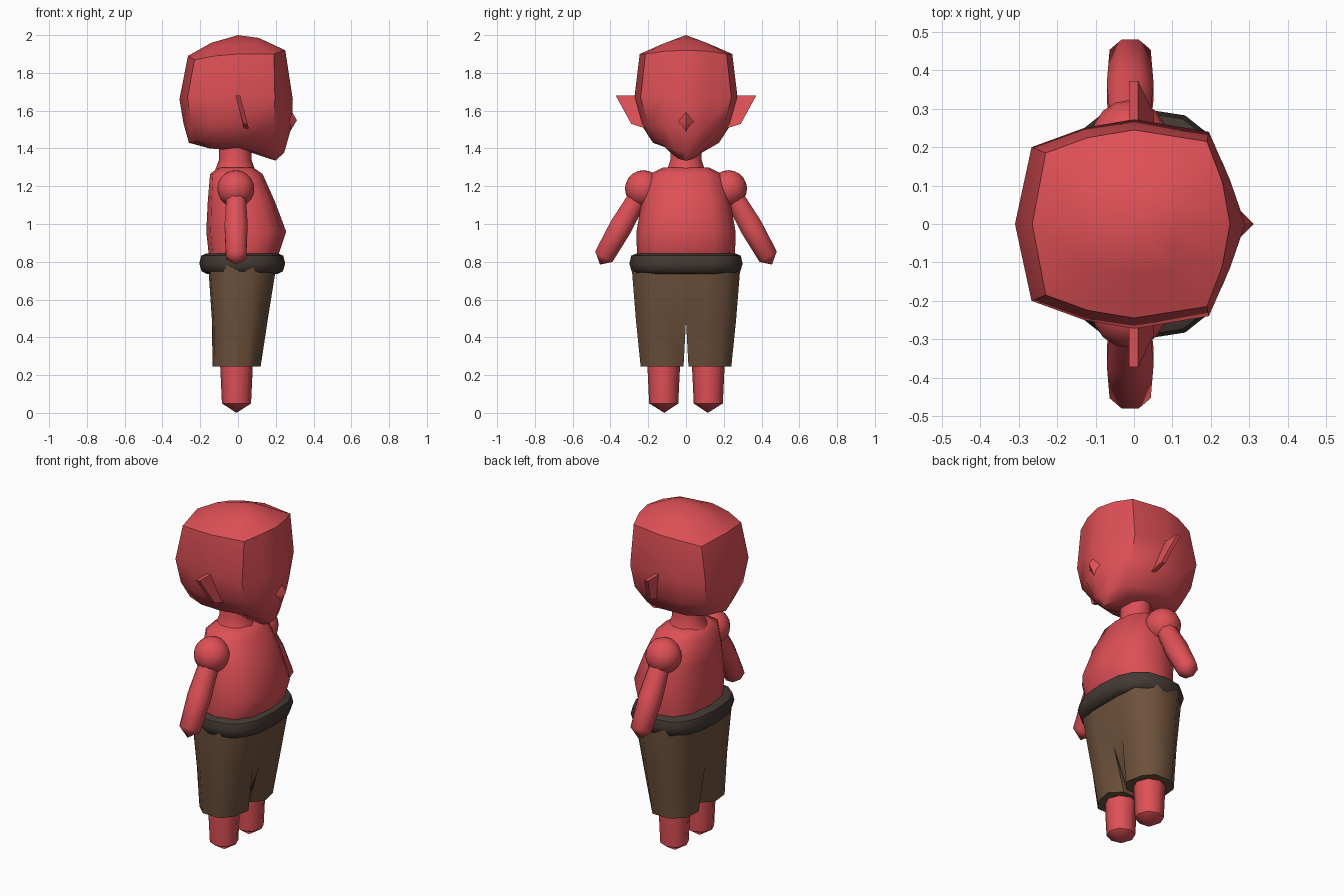
import bpy, bmesh, math
from mathutils import Vector

if "Cube" in bpy.data.objects:
    bpy.data.objects.remove(bpy.data.objects["Cube"])


def material(name, rgb):
    m = bpy.data.materials.new(name)
    m.diffuse_color = (*rgb, 1)
    m.use_nodes = True
    m.node_tree.nodes["Principled BSDF"].inputs["Base Color"].default_value = m.diffuse_color
    return m


SKIN = material("red skin", (0.73, 0.08, 0.093))
CLOTH = material("brown cloth", (0.156, 0.084, 0.045))
LEATHER = material("dark leather", (0.058, 0.042, 0.034))


def finish(name, bm, mat, angle=50, mirror=False):
    bmesh.ops.recalc_face_normals(bm, faces=bm.faces[:])
    me = bpy.data.meshes.new(name)
    bm.to_mesh(me)
    bm.free()
    ob = bpy.data.objects.new(name, me)
    bpy.context.collection.objects.link(ob)
    me.materials.append(mat)
    bpy.ops.object.select_all(action='DESELECT')
    ob.select_set(True)
    bpy.context.view_layer.objects.active = ob
    if angle:
        bpy.ops.object.shade_smooth_by_angle(angle=math.radians(angle))
    if mirror:
        mod = ob.modifiers.new("mirror", 'MIRROR')
        mod.use_axis = (False, True, False)
    return ob


def loft(rings, start=None, end=None, closed=False):
    """Skin a list of rings; each end is capped by a point or by a flat face."""
    bm = bmesh.new()
    vs = [[bm.verts.new(p) for p in r] for r in rings]
    n = len(vs[0])
    pairs = list(zip(vs, vs[1:])) + ([(vs[-1], vs[0])] if closed else [])
    for a, b in pairs:
        for i in range(n):
            j = (i + 1) % n
            bm.faces.new((a[i], a[j], b[j], b[i]))
    if not closed:
        for ring, tip in ((vs[0], start), (vs[-1], end)):
            if tip is None:
                bm.faces.new(ring)
            else:
                t = bm.verts.new(tip)
                for i in range(n):
                    bm.faces.new((ring[i], ring[(i + 1) % n], t))
    return bm


def oval(z, back, front, hy, n=12, power=0.8):
    pts = []
    for i in range(n):
        a = 2 * math.pi * i / n
        c, s = math.cos(a), math.sin(a)
        x = math.copysign(abs(c) ** power, c) * (front - back) / 2
        y = math.copysign(abs(s) ** power, s) * hy
        pts.append((x + (front + back) / 2, y, z))
    return pts


def full(half):
    return half + [(x, -y, z) for x, y, z in half[-2:0:-1]]


# Head: half outlines run from face to back, lowest first
head = [
    [(.20, 0, 1.335), (.185, .04, 1.345), (.11, .08, 1.375), (0, .09, 1.405),
     (-.09, .08, 1.395), (-.15, .06, 1.40), (-.17, 0, 1.41)],
    [(.245, 0, 1.38), (.225, .06, 1.39), (.17, .125, 1.42), (0, .175, 1.43),
     (-.12, .17, 1.43), (-.215, .14, 1.44), (-.26, 0, 1.43)],
    [(.285, 0, 1.52), (.245, .105, 1.52), (.19, .205, 1.53), (0, .24, 1.53),
     (-.13, .23, 1.53), (-.25, .175, 1.53), (-.288, 0, 1.53)],
    [(.29, 0, 1.66), (.25, .115, 1.67), (.195, .24, 1.67), (0, .273, 1.67),
     (-.13, .25, 1.67), (-.267, .2, 1.67), (-.31, 0, 1.66)],
    [(.25, 0, 1.92), (.23, .11, 1.915), (.19, .215, 1.90), (0, .245, 1.90),
     (-.12, .225, 1.89), (-.23, .185, 1.87), (-.265, 0, 1.89)],
    [(.11, 0, 1.985), (.11, .06, 1.975), (.10, .12, 1.955), (0, .13, 1.95),
     (-.07, .12, 1.945), (-.13, .1, 1.935), (-.14, 0, 1.96)],
]
finish("head", loft([full(r) for r in head], (0, 0, 1.40), (0, 0, 2.0)), SKIN)

# Nose
finish("nose", loft([[(.27, 0, 1.62), (.262, .05, 1.54), (.27, 0, 1.48), (.262, -.05, 1.54)]],
                    end=(.312, 0, 1.55)), SKIN)

# Ears: thin slanted plates
ear = [(.22, 1.68, 0), (.372, 1.68, 0), (.29, 1.53, .04), (.18, 1.495, .047)]
plates = [[(x + d, y, z) for y, z, x in ear] for d in (-.013, .011)]
finish("ears", loft(plates), SKIN, angle=0, mirror=True)

# Neck
finish("neck", loft([oval(z, -.015 - r, -.015 + r, r, 10, 1)
                     for z, r in ((1.26, .12), (1.30, .10), (1.34, .086), (1.44, .086))]), SKIN)

# Torso
finish("torso", loft([oval(*r) for r in (
    (.78, -.15, .19, .25), (.84, -.155, .215, .26), (.96, -.168, .255, .262),
    (1.12, -.16, .195, .235), (1.265, -.148, .13, .19), (1.30, -.10, .08, .12))]), SKIN)

# Belt: rounded band swept around the waist
section = [(.735, -.04), (.75, -.012), (.79, 0), (.832, -.01), (.845, -.04),
           (.845, -.09), (.735, -.09)]
finish("belt", loft([oval(z, -.205 - d, .25 + d, .30 + d, 16, .75) for z, d in section],
                    closed=True), LEATHER)


# Trousers: one half, mirrored, with a slit between the legs
def leg_ring(z, back, front, ys, inner, outer):
    y0, y1, y2, y3 = ys
    return [(inner[0], y0, z), (front, y1, z), (front - .02, y2, z), (outer[0], y3, z),
            (outer[1], y3, z), (back + .01, y2, z), (back, y1, z), (inner[1], y0, z)]


bm = loft([
    leg_ring(.245, -.135, .12, (.013, .075, .18, .24), (.06, -.07), (.05, -.06)),
    leg_ring(.49, -.138, .157, (0, .09, .20, .265), (.14, -.125), (.07, -.06)),
    leg_ring(.74, -.155, .197, (0, .11, .215, .285), (.197, -.155), (.08, -.06)),
    leg_ring(.80, -.16, .20, (0, .11, .215, .285), (.20, -.16), (.08, -.06))])
seam = [f for f in bm.faces if all(abs(v.co.y) < .001 for v in f.verts)]
bmesh.ops.delete(bm, geom=seam, context='FACES')
finish("trousers", bm, CLOTH, mirror=True)

# Lower legs with pointed soles
finish("legs", loft([[(x - .008, y + .118, z) for x, y, z in oval(z, -r, r, r, 8, 1)]
                     for z, r in ((.05, .077), (.24, .086), (.32, .086))],
                    start=(-.008, .115, 0)), SKIN, mirror=True)

# Shoulders
bm = bmesh.new()
bmesh.ops.create_uvsphere(bm, u_segments=16, v_segments=10, radius=.098)
bmesh.ops.translate(bm, verts=bm.verts[:], vec=(-.012, .225, 1.187))
finish("shoulders", bm, SKIN, mirror=True)

# Arms: eight-sided tubes hanging outwards
across = Vector((0, .85, .52))
rings = []
for y, z, r in ((.25, 1.15, .055), (.345, .985, .066), (.435, .827, .058)):
    c = Vector((-.01, y, z))
    rings.append([c + Vector((r, 0, 0)) * math.cos(a) + across * r * math.sin(a)
                  for a in (math.pi * (i + .5) / 4 for i in range(8))])
finish("arms", loft(rings, end=(-.01, .455, .785)), SKIN, mirror=True)
